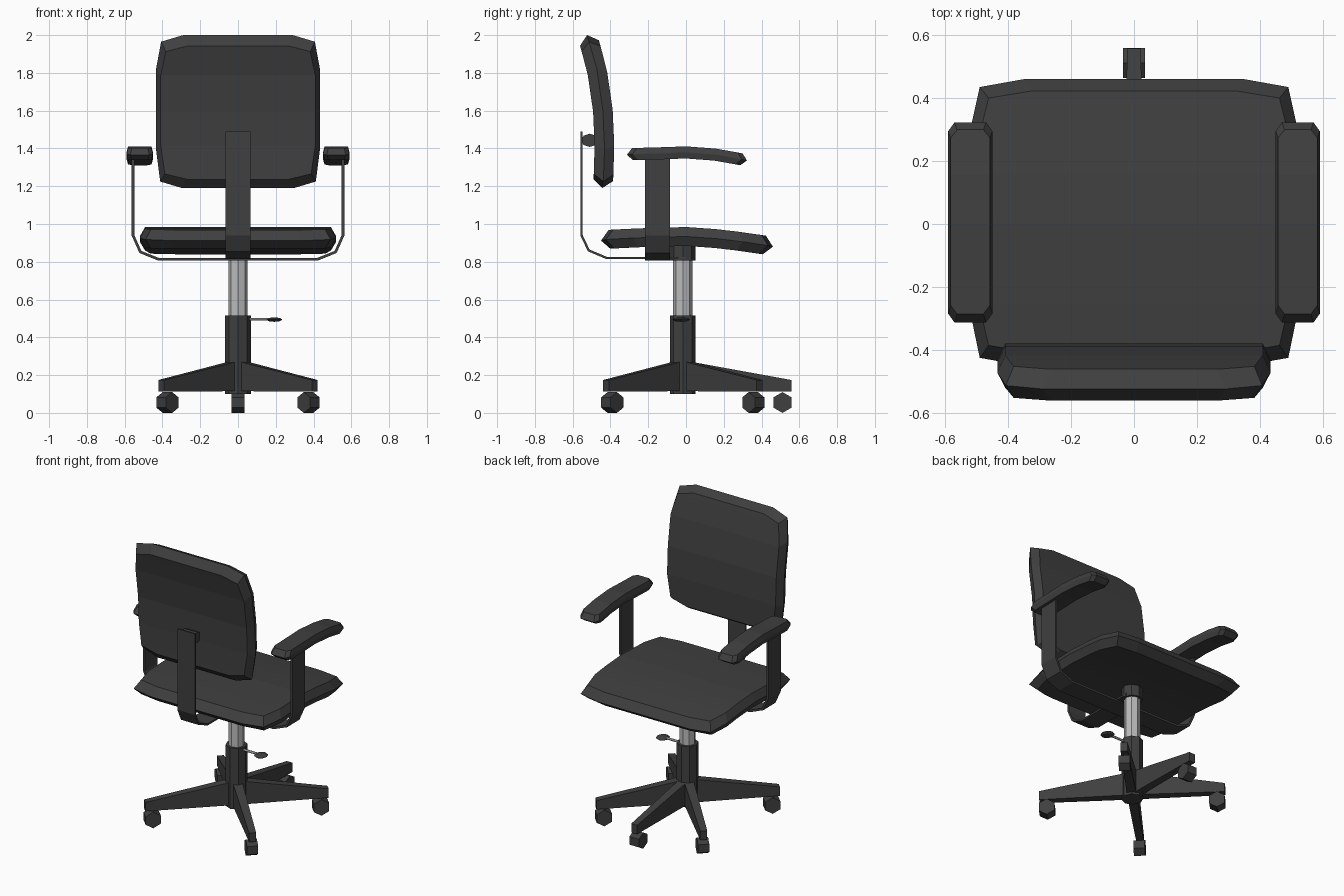
import bpy, bmesh, math
from mathutils import Vector, Matrix

if "Cube" in bpy.data.objects:
    bpy.data.objects.remove(bpy.data.objects["Cube"])


def material(name, v):
    m = bpy.data.materials.new(name)
    m.diffuse_color = (v, v, v, 1)
    m.use_nodes = True
    m.node_tree.nodes["Principled BSDF"].inputs["Base Color"].default_value = m.diffuse_color
    return m


CHARCOAL = material("charcoal", 0.05)
STEEL = material("light steel", 0.5)
CY = -0.017  # y of the central column


def finish(name, bm, mat):
    bmesh.ops.recalc_face_normals(bm, faces=bm.faces[:])
    me = bpy.data.meshes.new(name)
    bm.to_mesh(me)
    bm.free()
    me.materials.append(mat)
    ob = bpy.data.objects.new(name, me)
    bpy.context.collection.objects.link(ob)
    return ob


def interp(pts, v):
    for (v0, _, h0), (v1, _, h1) in zip(pts, pts[1:]):
        if v <= v1:
            break
    return h0 + (h1 - h0) * (v - v0) / (v1 - v0)


def pad(name, stations, thick, inset_w, inset_v, place):
    """Bevelled cushion: stations are (along, half width, height of mid surface)."""
    bm = bmesh.new()
    mid = (stations[0][0] + stations[-1][0]) / 2
    half = stations[-1][0] - mid
    layers = []
    for sign in (-1, 0, 1):
        k = 1 - abs(sign) * inset_v / half
        rows = []
        for v, w, _ in stations:
            v = mid + (v - mid) * k
            w -= abs(sign) * inset_w
            slope = (interp(stations, v + .03) - interp(stations, v - .03)) / .06
            n = Vector((-slope, 1)).normalized() * thick * sign
            h = interp(stations, v) + n.y
            rows.append([bm.verts.new(place(s * w, v + n.x, h)) for s in (-1, 1)])
        layers.append(rows)
    n = len(stations)
    for rows in (layers[0], layers[2]):
        for a, b in zip(rows, rows[1:]):
            bm.faces.new((a[0], a[1], b[1], b[0]))
    for lo, hi in zip(layers, layers[1:]):
        for i in range(n - 1):
            for s in (0, 1):
                bm.faces.new((lo[i][s], lo[i + 1][s], hi[i + 1][s], hi[i][s]))
        for i in (0, n - 1):
            bm.faces.new((lo[i][0], lo[i][1], hi[i][1], hi[i][0]))
    return finish(name, bm, CHARCOAL)


def strap(name, path, place, lo, hi, thick):
    """Flat bent bar of even thickness along a 2D path."""
    bm = bmesh.new()
    rows = [[bm.verts.new(place(a, b, w)) for w in (lo, hi)] for a, b in path]
    for p, q in zip(rows, rows[1:]):
        bm.faces.new((p[0], p[1], q[1], q[0]))
    ob = finish(name, bm, CHARCOAL)
    mod = ob.modifiers.new("thickness", "SOLIDIFY")
    mod.thickness, mod.offset, mod.use_even_offset = thick, 0, True
    return ob


def prism(name, sides, r, depth, matrix, mat):
    bm = bmesh.new()
    bmesh.ops.create_cone(bm, cap_ends=True, segments=sides, radius1=r, radius2=r,
                          depth=depth, matrix=matrix)
    return finish(name, bm, mat)


def column(name, r, z0, z1, mat):
    prism(name, 8, r, z1 - z0, Matrix.Translation((0, CY, (z0 + z1) / 2)), mat)


# Seat and backrest
pad("seat", [(-.45, .35, .912), (-.425, .49, .918), (-.28, .52, .926), (0, .52, .934),
             (.17, .52, .922), (.3, .52, .906), (.435, .49, .886), (.46, .35, .88)],
    .05, .028, .045, lambda u, v, h: (u, v, h))
pad("backrest", [(1.19, .295, -.444), (1.225, .412, -.438), (1.395, .434, -.431),
                 (1.6, .434, -.44), (1.82, .434, -.472), (1.965, .407, -.513),
                 (2.0, .29, -.524)],
    .052, .025, .042, lambda u, v, h: (u, h, v))

# Armrests
for side, sx in (("left", -1), ("right", 1)):
    pad(side + "_armrest", [(-.313, .05, 1.366), (-.285, .07, 1.37), (-.14, .07, 1.374),
                            (0, .07, 1.379), (.17, .07, 1.366), (.295, .07, 1.342),
                            (.323, .05, 1.336)],
        .032, .008, .03, lambda u, v, h, sx=sx: (u + sx * .52, v, h))

# U-shaped arm bracket and the backrest bar
half = [(.556, 1.36), (.556, .94), (.517, .852), (.42, .813)]
strap("arm_bracket", half + [(-x, z) for x, z in reversed(half)],
      lambda a, b, w: (a, w, b), -.218, -.085, .014)
strap("backrest_bar", [(-.553, 1.49), (-.553, .94), (-.515, .86), (-.42, .82), (.0, .82)],
      lambda a, b, w: (w, a, b), -.066, .066, .012)
prism("backrest_mount", 8, .035, .1,
      Matrix.Translation((0, -.51, 1.443)) @ Matrix.Diagonal((1, 1.3, 1, 1))
      @ Matrix.Rotation(math.pi / 2, 4, 'Y'), CHARCOAL)

# Central column
column("seat_hub", .067, .806, .9, CHARCOAL)
column("gas_lift", .051, .48, .83, STEEL)
column("column_sleeve", .068, .1, .515, CHARCOAL)

# Height lever
prism("lever_rod", 6, .008, .13, Matrix.Translation((.105, CY - .008, .496))
      @ Matrix.Rotation(math.pi / 2, 4, 'Y'), STEEL)
bm = bmesh.new()
bmesh.ops.create_uvsphere(bm, u_segments=8, v_segments=4, radius=1,
                          matrix=Matrix.Translation((.192, CY - .008, .494))
                          @ Matrix.Diagonal((.043, .047, .012, 1)))
finish("lever_paddle", bm, CHARCOAL)

# Five legs with castors: four diagonal, one along +y
for i, deg in enumerate((45, 90, 135, 225, 315)):
    turn = Matrix.Translation((0, CY, 0)) @ Matrix.Rotation(math.radians(deg), 4, 'Z')
    bm = bmesh.new()
    for r, hw, z0, z1 in ((.02, .03, .115, .275), (.575, .022, .113, .174)):
        for y in (-hw, hw):
            for z in (z0, z1):
                bm.verts.new(turn @ Vector((r, y, z)))
    bmesh.ops.convex_hull(bm, input=bm.verts[:])
    bmesh.ops.dissolve_limit(bm, angle_limit=.02, verts=bm.verts[:], edges=bm.edges[:])
    finish(f"leg_{i + 1}", bm, CHARCOAL)
    wheel = (turn @ Matrix.Translation((.528, 0, .056))
             @ Matrix.Rotation(math.pi / 2, 4, 'X') @ Matrix.Rotation(math.pi / 6, 4, 'Z'))
    # stand the hexagon on a corner
    bm = bmesh.new()
    rings = [[bm.verts.new(turn @ Vector((.528 + .055 * math.sin(k * math.pi / 3), y,
                                          .055 + .055 * math.cos(k * math.pi / 3))))
              for k in range(6)] for y in (-.035, .035)]
    for ring in rings:
        bm.faces.new(ring)
    for k in range(6):
        j = (k + 1) % 6
        bm.faces.new((rings[0][k], rings[0][j], rings[1][j], rings[1][k]))
    finish(f"castor_{i + 1}", bm, CHARCOAL)
